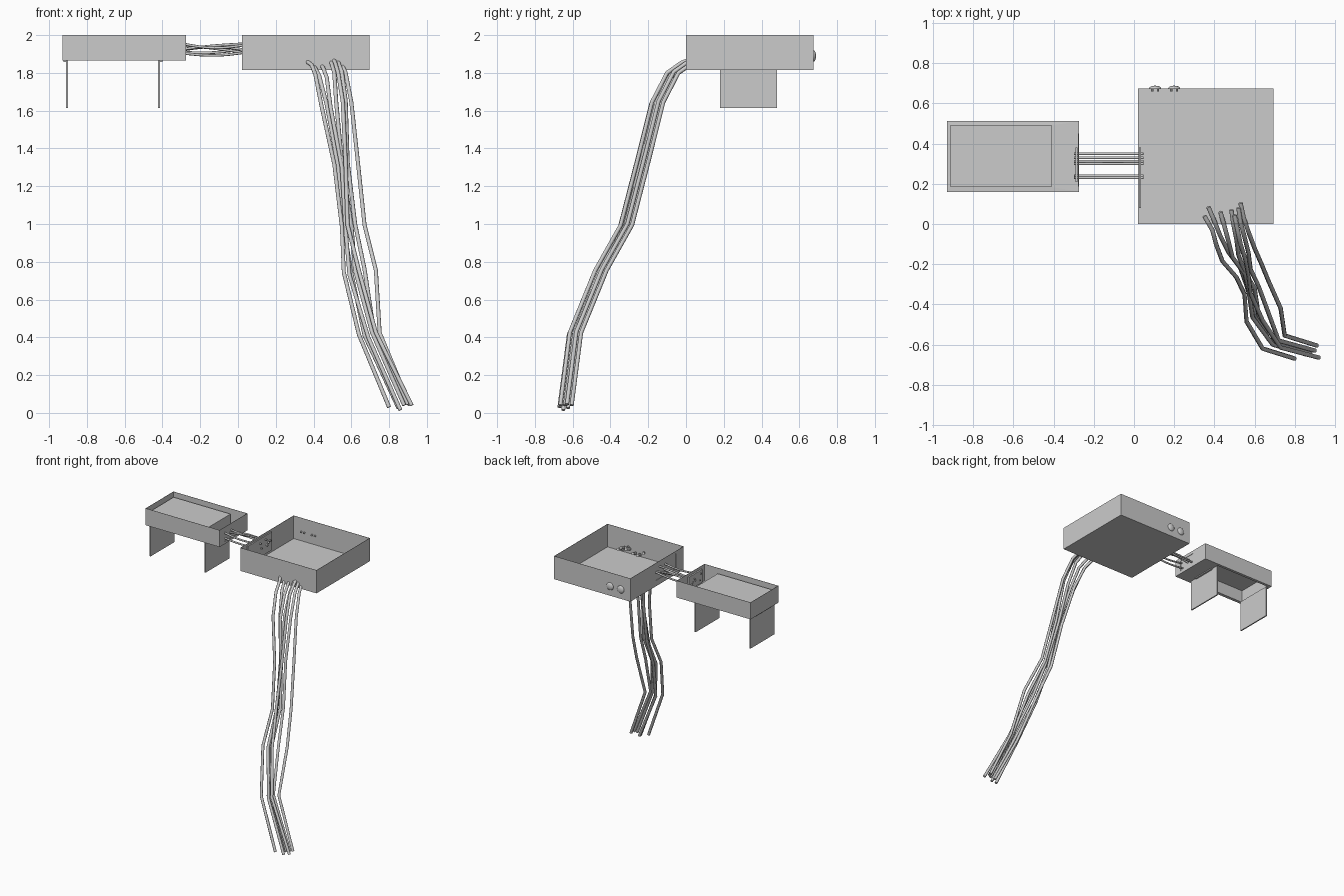
import bpy, bmesh, math
from mathutils import Vector, Matrix

cube = bpy.data.objects.get("Cube")
if cube:
    bpy.data.objects.remove(cube, do_unlink=True)

GREY = (0.6, 0.6, 0.6, 1)
mat = bpy.data.materials.new("plain grey")
mat.use_nodes = True
mat.diffuse_color = GREY
mat.node_tree.nodes["Principled BSDF"].inputs["Base Color"].default_value = GREY


def finish(name, bm, thickness=0):
    me = bpy.data.meshes.new(name)
    bm.to_mesh(me)
    bm.free()
    me.materials.append(mat)
    ob = bpy.data.objects.new(name, me)
    bpy.context.collection.objects.link(ob)
    if thickness:
        mod = ob.modifiers.new("sheet", "SOLIDIFY")
        mod.thickness = thickness
        mod.offset = -1
    return ob


def box(name, x, y, z):
    bm = bmesh.new()
    size = [b - a for a, b in (x, y, z)]
    mid = [(a + b) / 2 for a, b in (x, y, z)]
    bmesh.ops.create_cube(bm, size=1, matrix=Matrix.Translation(mid) @ Matrix.Diagonal((*size, 1)))
    return finish(name, bm)


def rect(axis, at, u, v):
    """Corners of a rectangle lying across an axis."""
    pts = []
    for a, b in ((u[0], v[0]), (u[1], v[0]), (u[1], v[1]), (u[0], v[1])):
        p = [a, b]
        p.insert(axis, at)
        pts.append(Vector(p))
    return pts


def panel(bm, outward, outer, hole=None):
    """Flat sheet facing outward, with an optional rectangular hole."""
    loops = [outer]
    if hole:
        loops = [[outer[i], outer[(i + 1) % 4], hole[(i + 1) % 4], hole[i]] for i in range(4)]
    for pts in loops:
        f = bm.faces.new([bm.verts.new(p) for p in pts])
        f.normal_update()
        if f.normal.dot(Vector(outward)) < 0:
            f.normal_flip()


def tray(name, x, y, z, window_side, window, floor_hole=None, hole_top=0):
    """Open-topped tray with a cable window in one end wall."""
    bm = bmesh.new()
    hole = rect(2, z[0], *floor_hole) if floor_hole else None
    panel(bm, (0, 0, -1), rect(2, z[0], x, y), hole)
    for i, s in ((0, -1), (1, 1)):
        panel(bm, (0, s, 0), rect(1, y[i], x, z))
        win = rect(0, x[i], *window) if i == window_side else None
        panel(bm, (s, 0, 0), rect(0, x[i], y, z), win)
    if floor_hole:
        # raised compartment above the floor opening
        hx, hy = floor_hole
        hz = (z[0], hole_top)
        panel(bm, (0, 0, -1), rect(2, hole_top, hx, hy))
        for i, s in ((0, 1), (1, -1)):
            panel(bm, (s, 0, 0), rect(0, hx[i], hy, hz))
            panel(bm, (0, s, 0), rect(1, hy[i], hx, hz))
    bmesh.ops.remove_doubles(bm, verts=bm.verts, dist=1e-4)
    return finish(name, bm, 0.003)


def wire(name, points, radius):
    cu = bpy.data.curves.new(name, "CURVE")
    cu.dimensions = "3D"
    cu.bevel_depth = radius
    cu.bevel_resolution = 2
    cu.use_fill_caps = True
    sp = cu.splines.new("POLY")
    sp.points.add(len(points) - 1)
    for p, co in zip(sp.points, points):
        p.co = (*co, 1)
    cu.materials.append(mat)
    ob = bpy.data.objects.new(name, cu)
    bpy.context.collection.objects.link(ob)
    return ob


# Trays
tray("large_tray", (0.02, 0.695), (0, 0.675), (1.815, 2.0), 0, ((0.10, 0.36), (1.86, 1.98)))
tray("small_tray", (-0.93, -0.275), (0.16, 0.512), (1.865, 2.0), 1, ((0.22, 0.375), (1.885, 1.975)),
     ((-0.912, -0.412), (0.185, 0.49)), 1.965)

# Connector plates behind the cable windows
box("large_connector_plate", (0.024, 0.034), (0.08, 0.38), (1.84, 1.985))
box("small_connector_plate", (-0.292, -0.28), (0.21, 0.38), (1.875, 1.98))

# Hanging flaps with their hinge tabs
for side, x, s in (("left", -0.418, 1), ("right", -0.905, -1)):
    box(side + "_flap", (x - 0.005, x + 0.005), (0.18, 0.483), (1.615, 1.866))
    box(side + "_hinge_tab", tuple(sorted((x, x + s * 0.018))), (0.24, 0.43), (1.857, 1.872))

# Link wires between the trays: depth, end heights, bow
links = [(0.23, 1.955, 1.95, -0.02), (0.24, 1.905, 1.91, -0.015), (0.30, 1.925, 1.955, 0.004),
         (0.312, 1.945, 1.905, 0.004), (0.33, 1.92, 1.92, 0.018), (0.35, 1.91, 1.93, -0.012)]
for n, (y, za, zb, bow) in enumerate(links):
    pts = []
    for i in range(9):
        t = i / 8
        pts.append((-0.298 + 0.345 * t, y, za + (zb - za) * t + bow * math.sin(math.pi * t)))
    wire(f"link_wire_{n + 1}", pts, 0.007)

# Long wire bundle: shared depth and height, x per strand
PATH = [(0.07, 1.875), (0.0, 1.848), (-0.075, 1.795), (-0.155, 1.64), (-0.235, 1.32),
        (-0.32, 0.99), (-0.455, 0.75), (-0.59, 0.42), (-0.64, 0.035)]
strands = [  # depth shift, height shift, x values
    (-0.03, -0.005, (0.35, 0.39, 0.41, 0.44, 0.51, 0.55, 0.56, 0.64, 0.80)),
    (0.015, -0.01, (0.37, 0.40, 0.43, 0.47, 0.53, 0.56, 0.60, 0.67, 0.85)),
    (-0.01, -0.02, (0.43, 0.45, 0.47, 0.49, 0.55, 0.57, 0.59, 0.69, 0.86)),
    (0.0, 0.005, (0.485, 0.495, 0.51, 0.52, 0.55, 0.60, 0.62, 0.71, 0.88)),
    (-0.025, 0.005, (0.50, 0.515, 0.53, 0.555, 0.57, 0.58, 0.64, 0.73, 0.92)),
    (0.01, 0.01, (0.52, 0.53, 0.55, 0.57, 0.58, 0.62, 0.67, 0.72, 0.90)),
    (0.035, 0.005, (0.53, 0.545, 0.57, 0.60, 0.635, 0.67, 0.73, 0.75, 0.91)),
]
for n, (dy, dz, xs) in enumerate(strands):
    wire(f"long_wire_{n + 1}", [(x, y + dy, z + dz) for x, (y, z) in zip(xs, PATH)], 0.011)

# Indicator domes on the back wall, with two short pins inside each
for n, x in enumerate((0.105, 0.2)):
    bm = bmesh.new()
    bmesh.ops.create_uvsphere(bm, u_segments=20, v_segments=12, radius=0.03,
                              matrix=Matrix.Translation((x, 0.675, 1.89)) @ Matrix.Diagonal((1, 0.45, 1, 1)))
    bmesh.ops.bisect_plane(bm, geom=bm.verts[:] + bm.edges[:] + bm.faces[:],
                           plane_co=(0, 0.674, 0), plane_no=(0, 1, 0), clear_inner=True)
    for f in bm.faces:
        f.smooth = True
    finish(f"indicator_dome_{n + 1}", bm)
    for k, dx in enumerate((-0.014, 0.014)):
        bm = bmesh.new()
        bmesh.ops.create_cone(bm, cap_ends=True, segments=10, radius1=0.006, radius2=0.006, depth=0.016,
                              matrix=Matrix.Translation((x + dx, 0.667, 1.89)) @ Matrix.Rotation(math.pi / 2, 4, "X"))
        finish(f"indicator_pin_{n + 1}_{k + 1}", bm)
